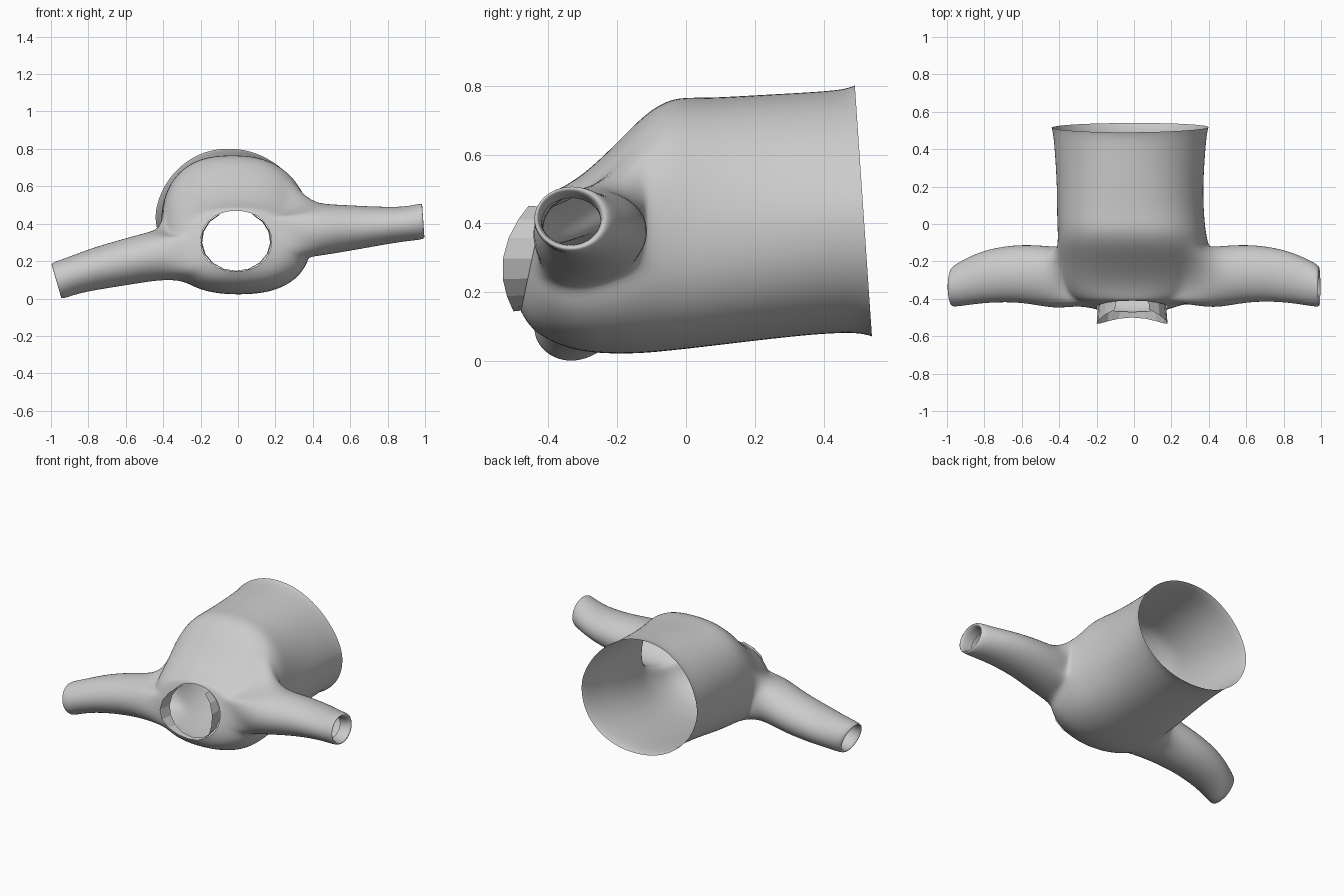
import bpy, bmesh
from math import cos, sin, pi

if "Cube" in bpy.data.objects:
    bpy.data.objects.remove(bpy.data.objects["Cube"])


def spow(v, p):
    return (abs(v) ** p) * (1 if v >= 0 else -1)


def skin(bm, rings):
    for a, b in zip(rings, rings[1:]):
        for j in range(len(a)):
            k = (j + 1) % len(a)
            bm.faces.new((a[j], a[k], b[k], b[j]))


def loop_edges(bm, ring):
    return [bm.edges.get((ring[j], ring[(j + 1) % len(ring)])) for j in range(len(ring))]


def finish(bm, name, subdiv=0):
    bmesh.ops.recalc_face_normals(bm, faces=bm.faces[:])
    me = bpy.data.meshes.new(name)
    bm.to_mesh(me)
    bm.free()
    ob = bpy.data.objects.new(name, me)
    bpy.context.collection.objects.link(ob)
    if subdiv:
        for p in me.polygons:
            p.use_smooth = True
        mod = ob.modifiers.new("Subdivision", 'SUBSURF')
        mod.levels = mod.render_levels = subdiv
    return ob


# Torso sections, hem to neck: y at top, y at bottom, x min, x max, z min, z max,
# squareness, narrowing towards the top
TORSO = [
    (0.49, 0.54, -0.445, 0.40, 0.07, 0.803, 2.1, 0.14),
    (0.46, 0.50, -0.435, 0.39, 0.083, 0.79, 2.15, 0.13),
    (0.35, 0.37, -0.425, 0.38, 0.077, 0.782, 2.2, 0.12),
    (0.20, 0.20, -0.415, 0.37, 0.058, 0.774, 2.3, 0.10),
    (0.05, 0.05, -0.415, 0.375, 0.040, 0.765, 2.45, 0.08),
    (-0.04, -0.04, -0.41, 0.385, 0.030, 0.770, 2.5, 0.06),
    (-0.12, -0.12, -0.41, 0.40, 0.022, 0.72, 2.4, 0.04),
    (-0.20, -0.20, -0.395, 0.395, 0.020, 0.635, 2.4, 0.02),
    (-0.30, -0.30, -0.385, 0.38, 0.025, 0.54, 2.4, 0),
    (-0.37, -0.38, -0.36, 0.35, 0.05, 0.50, 2.3, 0),
    (-0.405, -0.45, -0.30, 0.28, 0.09, 0.485, 2.2, 0),
    (-0.41, -0.48, -0.20, 0.18, 0.145, 0.47, 2.1, 0),
]
SEG = 32
ARM0, ARM1 = 6, 10          # sections spanned by the armholes

# Sleeve rings, shoulder to cuff: x at top, x at bottom, y min, y max, z min, z max
SLEEVES = {
    -1: ([(-0.43, -0.41, -0.46, -0.12, 0.10, 0.37),
          (-0.60, -0.59, -0.418, -0.103, 0.07, 0.325),
          (-0.80, -0.77, -0.422, -0.13, 0.043, 0.267),
          (-0.92, -0.88, -0.437, -0.182, 0.018, 0.217),
          (-1.005, -0.95, -0.447, -0.228, -0.009, 0.192),
          (-0.995, -0.947, -0.428, -0.248, 0.018, 0.172),
          (-0.92, -0.87, -0.42, -0.24, 0.035, 0.19)], range(15, 20)),
    1: ([(0.42, 0.43, -0.46, -0.12, 0.225, 0.51),
         (0.60, 0.61, -0.415, -0.103, 0.255, 0.50),
         (0.80, 0.80, -0.418, -0.13, 0.29, 0.49),
         (0.92, 0.92, -0.437, -0.182, 0.308, 0.494),
         (0.99, 1.005, -0.448, -0.222, 0.315, 0.517),
         (0.985, 0.995, -0.425, -0.25, 0.34, 0.49),
         (0.91, 0.92, -0.42, -0.245, 0.335, 0.475)], range(-1, 4)),
}

# Shirt: torso shell with both sleeves bridged into the armholes
bm = bmesh.new()
rings = []
for yt, yb, x0, x1, z0, z1, n, taper in TORSO:
    ring = []
    for j in range(SEG):
        t = 2 * pi * j / SEG
        c, s = spow(cos(t), 2 / n), spow(sin(t), 2 / n)
        half = (x1 - x0) / 2 * (1 - taper * max(0, s))
        ring.append(bm.verts.new(((x0 + x1) / 2 + c * half - 0.2 * taper * s,
                                  (yt + yb) / 2 + s * (yt - yb) / 2,
                                  (z0 + z1) / 2 + s * (z1 - z0) / 2)))
    rings.append(ring)
skin(bm, rings)

for side, (spec, segs) in SLEEVES.items():
    # Armhole opening
    hole = []
    for i in range(ARM0, ARM1):
        for j in segs:
            a, b = rings[i], rings[i + 1]
            j0, j1 = j % SEG, (j + 1) % SEG
            hole.append(next(f for f in a[j0].link_faces
                             if a[j1] in f.verts and b[j0] in f.verts))
    bmesh.ops.delete(bm, geom=hole, context='FACES')
    count = 2 * (ARM1 - ARM0 + len(segs))
    # Sleeve tube with the cuff turned in
    tube = []
    for xt, xb, y0, y1, z0, z1 in spec:
        tube.append([bm.verts.new(((xt + xb) / 2 + sin(t) * (xt - xb) / 2,
                                   (y0 + y1) / 2 + cos(t) * (y1 - y0) / 2,
                                   (z0 + z1) / 2 + sin(t) * (z1 - z0) / 2))
                     for t in (2 * pi * k / count for k in range(count))])
    skin(bm, tube)
    rim = [e for e in bm.edges if e.is_boundary
           and all(v.co.x * side > 0.2 and -0.46 < v.co.y < -0.1 for v in e.verts)
           and all(abs(v.co.x) < 0.42 for v in e.verts)
           and not any(v in tube[0] or v in rings[-1] for v in e.verts)]
    bmesh.ops.bridge_loops(bm, edges=rim + loop_edges(bm, tube[0]))
finish(bm, "shirt", 2)

# Collar: faceted standing band, open at the top of the neck
bm = bmesh.new()
inner, outer = [], []
N = 15
for j in range(N):
    t = pi / 2 + 0.5 + (2 * pi - 1.0) * j / (N - 1)
    c, s = cos(t), sin(t)
    inner.append(bm.verts.new((-0.01 + 0.182 * c, -0.435 + 0.035 * s, 0.308 + 0.16 * s)))
    outer.append(bm.verts.new((-0.01 + 0.19 * c, -0.53 + 0.03 * s + 0.06 * s * s,
                               0.308 + 0.163 * s)))
for j in range(N - 1):
    bm.faces.new((inner[j], inner[j + 1], outer[j + 1], outer[j]))
finish(bm, "collar")
